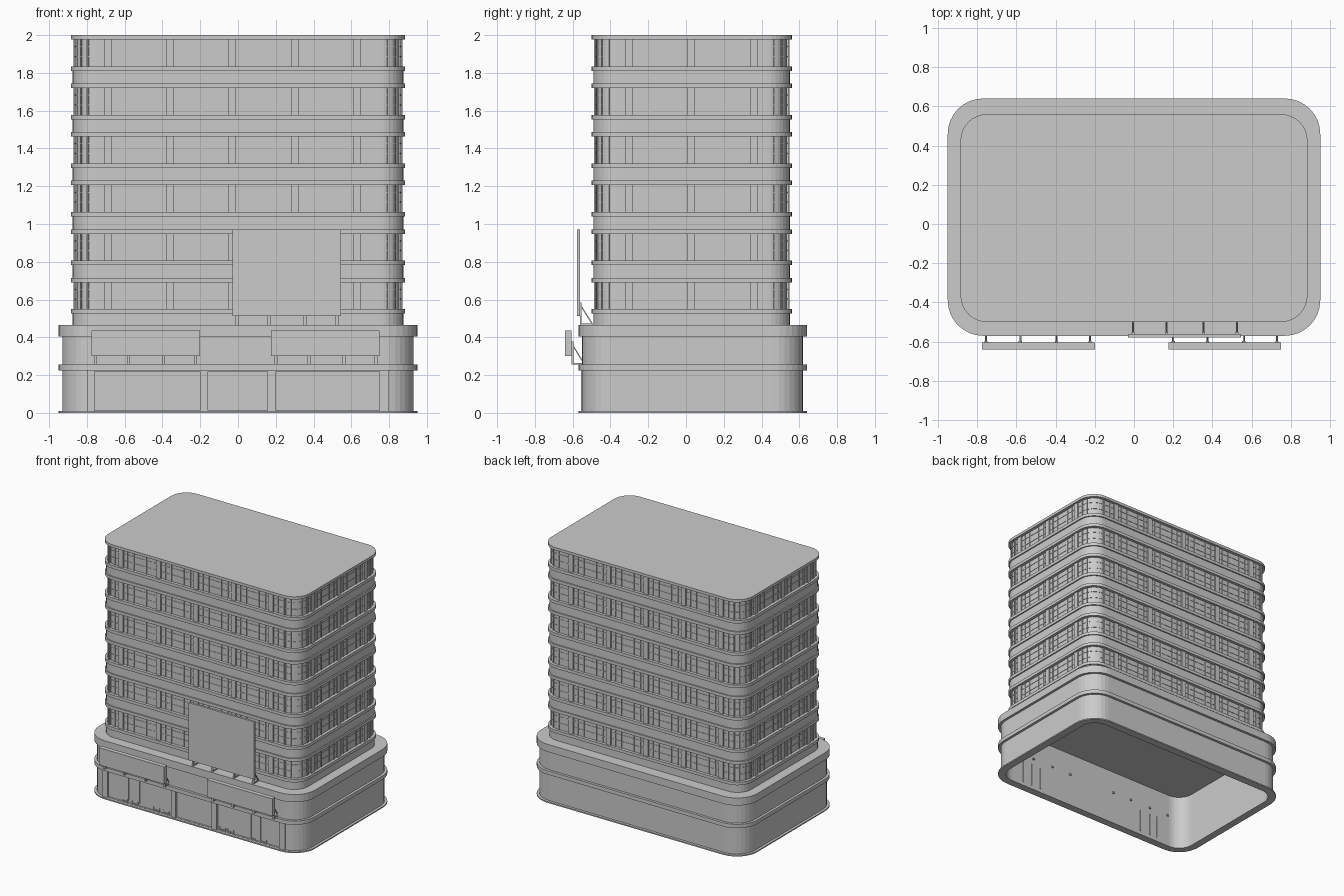
import bpy, bmesh, math
from mathutils import Matrix, Vector

if "Cube" in bpy.data.objects:
    bpy.data.objects.remove(bpy.data.objects["Cube"])


def finish(name, bm):
    bmesh.ops.recalc_face_normals(bm, faces=bm.faces)
    me = bpy.data.meshes.new(name)
    bm.to_mesh(me)
    bm.free()
    ob = bpy.data.objects.new(name, me)
    bpy.context.collection.objects.link(ob)
    return ob


def outline(plan, d):
    """Rounded rectangle inset by d; plan = half x, half y, centre y, radius."""
    hx, hy, cy, r = plan
    pts = []
    for k, (sx, sy) in enumerate([(1, 1), (-1, 1), (-1, -1), (1, -1)]):
        for i in range(9):
            a = math.radians(90 * k + 90 * i / 8)
            pts.append((sx * (hx - r) + (r - d) * math.cos(a),
                        cy + sy * (hy - r) + (r - d) * math.sin(a)))
    return pts


def stack(bm, plan, profile, closed=False):
    """Skin a profile of (inset, z) around the plan, capped or closed on itself."""
    loops = [[bm.verts.new((x, y, z)) for x, y in outline(plan, d)] for d, z in profile]
    pairs = list(zip(loops, loops[1:])) + ([(loops[-1], loops[0])] if closed else [])
    for a, b in pairs:
        n = len(a)
        for i in range(n):
            bm.faces.new((a[i], a[(i + 1) % n], b[(i + 1) % n], b[i]))
    if not closed:
        bm.faces.new(loops[0])
        bm.faces.new(loops[-1])


def box(bm, x0, x1, y0, y1, z0, z1):
    m = Matrix.Translation(((x0 + x1) / 2, (y0 + y1) / 2, (z0 + z1) / 2))
    m = m @ Matrix.Diagonal((x1 - x0, y1 - y0, z1 - z0, 1))
    bmesh.ops.create_cube(bm, size=1, matrix=m)


def post(bm, x, y, angle, width, depth, z0, z1):
    """Upright box whose outer face is centred at x, y and faces along angle."""
    m = Matrix.Translation((x, y, (z0 + z1) / 2)) @ Matrix.Rotation(angle, 4, 'Z')
    m = m @ Matrix.Translation((-depth / 2, 0, 0)) @ Matrix.Diagonal((depth, width, z1 - z0, 1))
    bmesh.ops.create_cube(bm, size=1, matrix=m)


def strut(bm, x, p, q, t):
    """Slanted bar in a plane of constant x from p to q, given as (y, z)."""
    a, b = Vector((x, *p)), Vector((x, *q))
    rot = (b - a).to_track_quat('Z', 'X').to_matrix().to_4x4()
    m = Matrix.Translation((a + b) / 2) @ rot @ Matrix.Diagonal((t, t, (b - a).length, 1))
    bmesh.ops.create_cube(bm, size=1, matrix=m)


PODIUM = (0.95, 0.605, 0.035, 0.18)
TOWER = (0.885, 0.53, 0.03, 0.135)

# Hollow podium with base lip and two projecting bands
bm = bmesh.new()
stack(bm, PODIUM, [(.06, .44), (.06, 0), (0, 0), (0, .01), (.02, .01), (.02, .225),
                   (0, .225), (0, .255), (.02, .255), (.02, .405), (0, .405), (0, .465)])
podium = finish("podium", bm)

# Shallow shopfront recesses
bays = [(-.76, -.20), (-.16, .155), (.20, .75)]
bm = bmesh.new()
for a, b in bays:
    box(bm, a, b, -.6, -.537, .012, .22)
cutter = finish("shopfront_cutter", bm)
cutter.hide_render = True
mod = podium.modifiers.new("recess", 'BOOLEAN')
mod.object = cutter
mod.operation = 'DIFFERENCE'
mod.solver = 'EXACT'
bpy.context.view_layer.objects.active = podium
bpy.ops.object.modifier_apply(modifier=mod.name)
bpy.data.objects.remove(cutter)

# Pilasters beside the shopfronts
bm = bmesh.new()
for a, b in [(-.80, -.76), (-.20, -.16), (.155, .20), (.75, .80)]:
    box(bm, a, b, -.555, -.54, .01, .225)
finish("shopfront_pilasters", bm)

# Shop doors: tall frame bars and low kick rails with upturned ends
bm = bmesh.new()
for x in (-.65, -.585, -.49, .49, .575, .655):
    box(bm, x - .003, x + .003, -.541, -.505, .03, .21)
for x in (-.645, -.555, -.365, -.28, .215, .285, .49, .575):
    box(bm, x, x + .055, -.542, -.53, .012, .02)
    for e in (x, x + .052):
        box(bm, e, e + .003, -.542, -.53, .02, .038)
finish("shop_door_frames", bm)

# Tower shell: window rows set back between spandrels edged with thin bands
rows = [(.55 + .257 * i, .69 + .2576 * i) for i in range(6)]
profile = [(.01, .46)]
for i, (lo, hi) in enumerate(rows):
    profile += [(.01, lo - .024), (0, lo - .024), (0, lo), (.024, lo), (.024, hi), (0, hi)]
    if i < 5:
        profile += [(0, hi + .024), (.01, hi + .024)]
profile.append((0, 2.0))
bm = bmesh.new()
stack(bm, TOWER, profile)
finish("tower_shell", bm)


# Positions round the tower perimeter: straight sides, then corner arcs
def wall_spots(d, xs, ys, corner_angles):
    hx, hy, cy, r = TOWER
    spots = []
    for s in (-1, 1):
        spots += [(x, cy + s * (hy - d), s * math.pi / 2) for x in xs]
        spots += [(s * (hx - d), y, 0 if s > 0 else math.pi) for y in ys]
    for k, (sx, sy) in enumerate([(1, 1), (-1, 1), (-1, -1), (1, -1)]):
        for deg in corner_angles:
            a = math.radians(90 * k + deg)
            spots.append((sx * (hx - r) + (r - d) * math.cos(a),
                          cy + sy * (hy - r) + (r - d) * math.sin(a), a))
    return spots


# Wide piers between window groups
piers_x = [-.69, -.36, -.03, .30, .63]
piers_y = [-.30, .025, .36]
bm = bmesh.new()
for lo, hi in rows:
    for x, y, a in wall_spots(.013, piers_x, piers_y, []):
        post(bm, x, y, a, .04, .016, lo, hi)
finish("window_piers", bm)

# Slim mullions
mull_x = [p + o for p in piers_x for o in (-.11, -.055, .055, .11)]
mull_y = [p + o for p in piers_y for o in (-.11, -.055, .055, .11) if -.37 < p + o < .43]
bm = bmesh.new()
for lo, hi in rows:
    for x, y, a in wall_spots(.018, mull_x, mull_y, [0, 22.5, 45, 67.5, 90]):
        post(bm, x, y, a, .007, .012, lo, hi)
finish("window_mullions", bm)

# Horizontal window bars
bm = bmesh.new()
for lo, hi in rows:
    for z in (lo + .05, hi - .04):
        stack(bm, TOWER, [(.026, z), (.021, z), (.021, z + .005), (.026, z + .005)], True)
finish("window_transoms", bm)


# Sign boards on posts with slanted struts
def sign(name, x0, x1, y0, y1, z0, z1, base, back, tall, xs):
    bm = bmesh.new()
    box(bm, x0, x1, y0, y1, z0, z1)
    finish(name + "_board", bm)
    bm = bmesh.new()
    for x in xs:
        box(bm, x - .008, x + .008, y1, y1 + .009, base, base + tall)
        box(bm, x - .005, x + .005, y1, back, base, base + .008)
        strut(bm, x, (y1 + .006, base + tall - .02), (back, base + .004), .006)
    finish(name + "_supports", bm)


left_x = (-.755, -.58, -.395, -.225)
right_x = (.20, .375, .56, .73)
sign("left_sign", -.775, -.20, -.64, -.605, .30, .437, .257, -.54, .12, left_x)
sign("right_sign", .175, .75, -.64, -.605, .30, .437, .257, -.54, .12, right_x)
sign("billboard", -.03, .545, -.578, -.561, .513, .97, .465, -.495, .12,
     (-.005, .165, .355, .525))

# Bolt ends of the sign brackets inside the podium
bm = bmesh.new()
for x in left_x + right_x:
    box(bm, x - .007, x + .007, -.515, -.50, .255, .268)
finish("bracket_bolts", bm)
